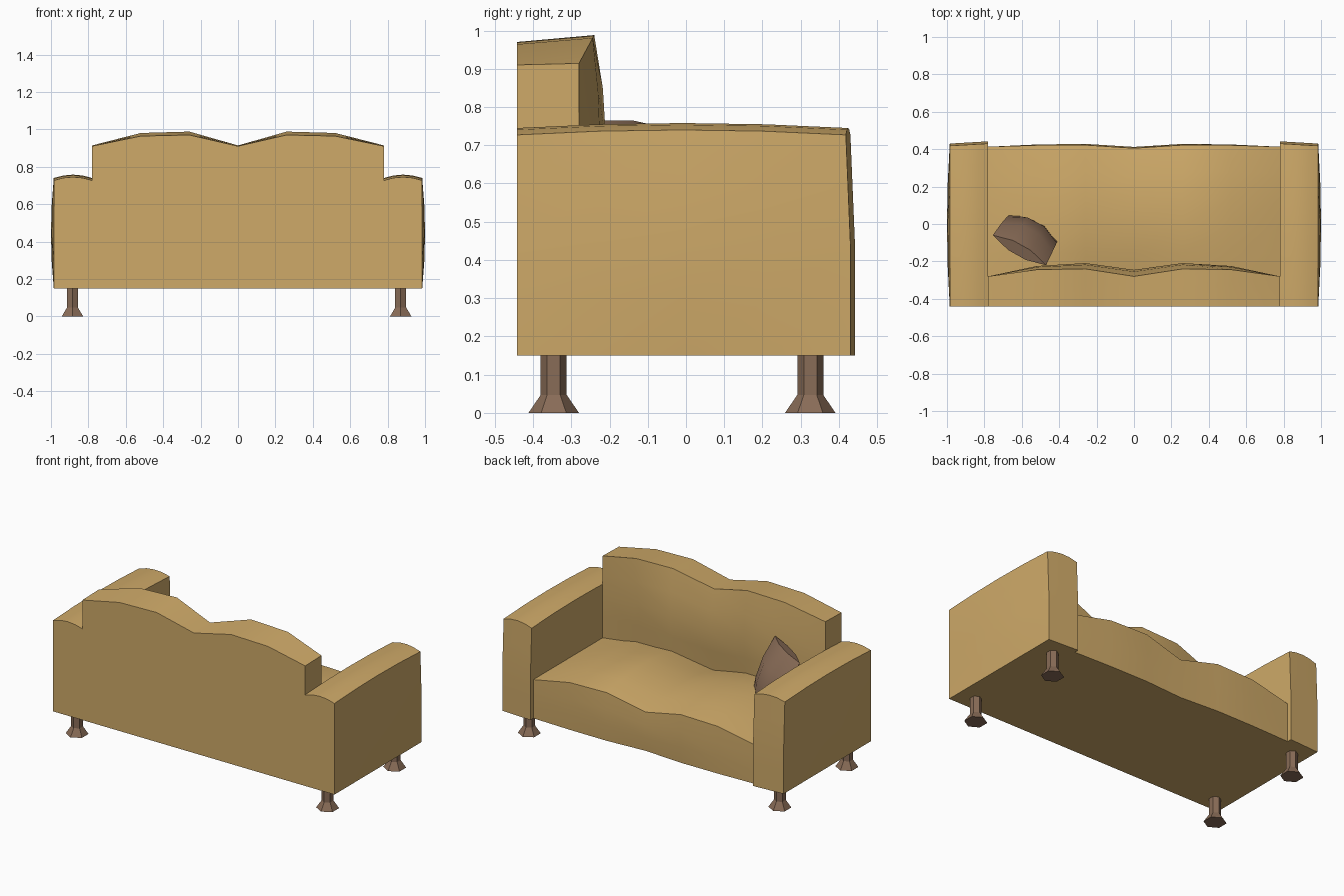
import bpy, bmesh, math
from mathutils import Vector

if "Cube" in bpy.data.objects:
    bpy.data.objects.remove(bpy.data.objects["Cube"])


def material(name, rgb):
    m = bpy.data.materials.new(name)
    m.diffuse_color = (*rgb, 1)
    m.use_nodes = True
    m.node_tree.nodes["Principled BSDF"].inputs["Base Color"].default_value = m.diffuse_color
    return m


TAN = material("tan_fabric", (0.62, 0.40, 0.14))
BROWN = material("brown", (0.25, 0.15, 0.095))


def finish(name, bm, mat, angle=None):
    bmesh.ops.remove_doubles(bm, verts=bm.verts, dist=1e-4)
    bmesh.ops.recalc_face_normals(bm, faces=bm.faces)
    me = bpy.data.meshes.new(name)
    bm.to_mesh(me)
    bm.free()
    me.materials.append(mat)
    ob = bpy.data.objects.new(name, me)
    bpy.context.collection.objects.link(ob)
    if angle:
        bpy.ops.object.select_all(action='DESELECT')
        ob.select_set(True)
        bpy.context.view_layer.objects.active = ob
        bpy.ops.object.shade_smooth_by_angle(angle=math.radians(angle))
    return ob


def block(name, n, shape, mat, angle=30):
    """Subdivided box; shape maps unit coordinates (u, v, w) to a point."""
    bm = bmesh.new()
    verts = {}

    def vert(ijk):
        if ijk not in verts:
            verts[ijk] = bm.verts.new(shape(*(c / m for c, m in zip(ijk, n))))
        return verts[ijk]

    for axis in range(3):
        a, b = (axis + 1) % 3, (axis + 2) % 3
        for end in (0, n[axis]):
            for i in range(n[a]):
                for j in range(n[b]):
                    quad = []
                    for di, dj in ((0, 0), (1, 0), (1, 1), (0, 1)):
                        c = [0, 0, 0]
                        c[axis], c[a], c[b] = end, i + di, j + dj
                        quad.append(vert(tuple(c)))
                    bm.faces.new(quad)
    return finish(name, bm, mat, angle)


def hump(t):
    return 4 * t * (1 - t)


def lobes(u):
    # two cushion swells across the width
    return (0, 0.9, 1, 0, 1, 0.9, 0)[round(u * 6)]


# Arms: crowned top, bulging outer side and front
def arm(side):
    def shape(u, v, w):
        x = 0.78 + 0.205 * u
        if u == 1:
            x += 0.015 * hump(v) * hump(w)
        top = 0.727 + 0.013 * hump(v) + 0.018 * hump(u)
        front = 0.442 - 0.012 * u - 0.012 * max(0, w - 0.5) * 2
        return side * x, -0.442 + v * (front + 0.442), 0.15 + w * (top - 0.15)
    return shape


for side, label in ((1, "right"), (-1, "left")):
    block(label + "_arm", (4, 4, 4), arm(side), TAN)


# Backrest: flat rear, swelling front, double-humped top
def back_shape(u, v, w):
    s = lobes(u)
    top = 0.91 + 0.06 * s + v * (0.004 + 0.014 * s)
    swell = max(0, (w - 0.3) / 0.7)
    front = -0.28 + 0.04 * s + 0.035 * hump(u) * hump(swell)
    return -0.78 + 1.56 * u, -0.442 + v * (front + 0.442), 0.15 + w * (top - 0.15)


block("backrest", (6, 3, 6), back_shape, TAN)


# Seat: two soft cushions running to the floor panel
def seat_shape(u, v, w):
    s = lobes(u)
    front = 0.413 + 0.009 * s - 0.008 * (abs(u - 0.5) < 0.1) + 0.008 * hump(w) * hump(u)
    top = 0.395 + 0.06 * s + 0.05 * hump(u) * hump(v)
    return -0.78 + 1.56 * u, -0.30 + v * (front + 0.30), 0.15 + w * (top - 0.15)


block("seat", (6, 5, 3), seat_shape, TAN)

# Pillow: leaning lens with pinched corners
A, B = Vector((-0.47, -0.22, 0.765)), Vector((-0.755, -0.06, 0.73))
C, D = Vector((-0.405, -0.08, 0.39)), Vector((-0.66, 0.05, 0.37))
N = (C - A).cross(B - A).normalized()


def pillow_shape(u, v, w):
    p = A.lerp(B, u).lerp(C.lerp(D, u), v)
    thick = 0.035 * (hump(u) + hump(v)) + 0.025 * hump(u) * hump(v)
    return p + N * thick * (2 * w - 1)


block("pillow", (3, 3, 1), pillow_shape, BROWN)


# Legs: six-sided posts on flared feet
def leg(name, x, y):
    bm = bmesh.new()
    rings = []
    for r, z in ((0.066, 0), (0.034, 0.047), (0.034, 0.16)):
        rings.append([bm.verts.new((x + r * math.cos(math.radians(30 + 60 * i)),
                                    y + r * math.sin(math.radians(30 + 60 * i)), z))
                      for i in range(6)])
    for lo, hi in zip(rings, rings[1:]):
        for i in range(6):
            j = (i + 1) % 6
            bm.faces.new((lo[i], lo[j], hi[j], hi[i]))
    bm.faces.new(rings[0])
    bm.faces.new(rings[-1])
    finish(name, bm, BROWN)


for x, side in ((-0.885, "left"), (0.87, "right")):
    leg("back_leg_" + side, x, -0.346)
    leg("front_leg_" + side, x, 0.325)
